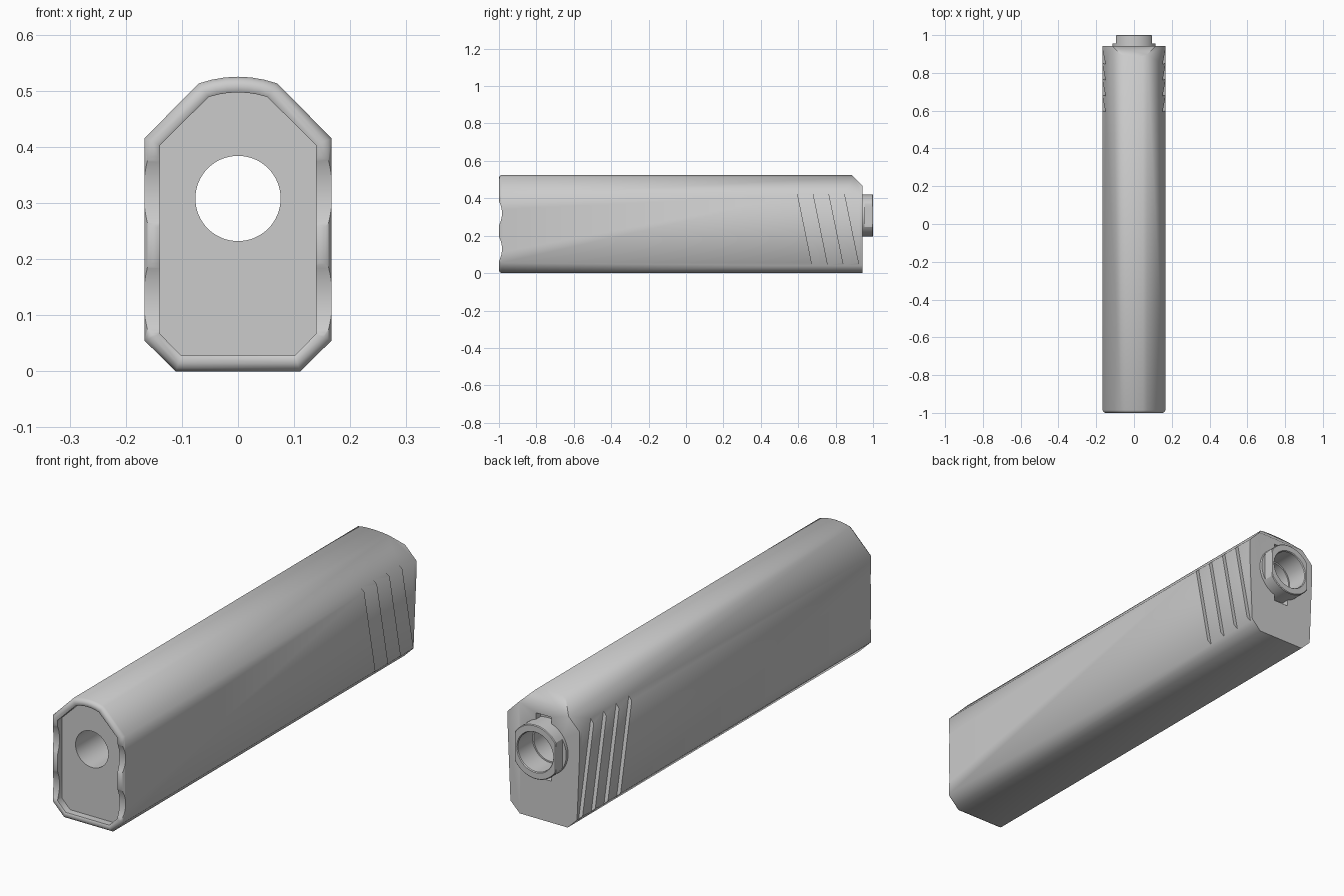
import bpy, bmesh, math

if "Cube" in bpy.data.objects:
    bpy.data.objects.remove(bpy.data.objects["Cube"])

BORE_Z = 0.308
BACK = 0.9425


def loft(name, rings, closed=False):
    """Skin equal-length rings of points; cap the ends unless closed."""
    bm = bmesh.new()
    loops = [[bm.verts.new(p) for p in ring] for ring in rings]
    pairs = list(zip(loops, loops[1:]))
    if closed:
        pairs.append((loops[-1], loops[0]))
    for a, b in pairs:
        n = len(a)
        for i in range(n):
            j = (i + 1) % n
            bm.faces.new((a[i], a[j], b[j], b[i]))
    if not closed:
        bm.faces.new(loops[0])
        bm.faces.new(loops[-1])
    bmesh.ops.recalc_face_normals(bm, faces=bm.faces)
    mesh = bpy.data.meshes.new(name)
    bm.to_mesh(mesh)
    bm.free()
    ob = bpy.data.objects.new(name, mesh)
    bpy.context.collection.objects.link(ob)
    return ob


def cut(target, cutter):
    cutter.hide_render = True
    bpy.context.view_layer.objects.active = target
    mod = target.modifiers.new("cut", 'BOOLEAN')
    mod.operation = 'DIFFERENCE'
    mod.solver = 'EXACT'
    mod.object = cutter
    bpy.ops.object.modifier_apply(modifier=mod.name)
    bpy.data.objects.remove(cutter, do_unlink=True)


def smooth(ob, degrees):
    bpy.ops.object.select_all(action='DESELECT')
    ob.select_set(True)
    bpy.context.view_layer.objects.active = ob
    bpy.ops.object.shade_smooth_by_angle(angle=math.radians(degrees))


def outline(y, d=0.0):
    """Body cross-section moved inward by d."""
    right = [(0.111 - 0.35 * d, d), (0.167 - d, 0.055 + 0.42 * d),
             (0.167 - d, 0.415 - 0.42 * d)]
    w, rise = 0.07 - 0.64 * d, 0.012 - 0.14 * d
    arc = [(w * t, 0.525 - d - rise * t * t) for t in (1, .67, .33, 0, -.33, -.67, -1)]
    left = [(-x, z) for x, z in reversed(right)]
    return [(x, y, z) for x, z in right + arc + left]


def circle_y(y, r, n=64, flat=9.0, z=BORE_Z):
    pts = []
    for i in range(n):
        a = 2 * math.pi * i / n
        pts.append((max(-flat, min(flat, r * math.cos(a))), y, z + r * math.sin(a)))
    return pts


# Long body with a rounded front rim and a recessed front face
body = loft("body", [outline(-0.968, 0.028), outline(-0.997, 0.028), outline(-1, 0.023),
                     outline(-1, 0.014), outline(-0.996, 0.006), outline(-0.986),
                     outline(BACK)])

# Two scallops across the front rim
for zc in (0.32, 0.13):
    rings = []
    for x in (-0.3, 0.3):
        rings.append([(x, -1.124 + 0.14 * math.cos(math.tau * i / 96),
                       zc + 0.14 * math.sin(math.tau * i / 96)) for i in range(96)])
    cut(body, loft("scallop_cutter", rings))

# Sloped top edge at the back
wedge = [(0.8725, 0.537), (0.96, 0.4495), (0.96, 0.56), (0.8725, 0.56)]
cut(body, loft("wedge_cutter", [[(x, y, z) for y, z in wedge] for x in (-0.3, 0.3)]))

# Slanted saw-tooth grip cuts on both sides
for side in (-1, 1):
    for k in range(4):
        rings = []
        for z in (-0.02, 0.49):
            y0 = 0.598 + 0.084 * k + (0.415 - z) * 0.205
            rings.append([(side * x, y0 + dy, z) for x, dy in
                          ((0.151, 0), (0.2, 0), (0.2, 0.082), (0.168, 0.082))])
        cut(body, loft("grip_cutter", rings))

# Bore, socket for the collar, and the two small slots above and below it
cut(body, loft("bore_cutter", [circle_y(-1.1, 0.076), circle_y(1.1, 0.076)]))
cut(body, loft("socket_cutter", [circle_y(0.9, 0.105), circle_y(1.1, 0.105)]))
for s in (-1, 1):
    z0, z1 = BORE_Z + s * 0.08, BORE_Z + s * 0.134
    rings = [[(-0.035, y, z0), (0.035, y, z0), (0.035, y, z1), (-0.035, y, z1)]
             for y in (0.915, 1.05)]
    cut(body, loft("slot_cutter", rings))
smooth(body, 50)

# Collar at the back with flats on its two sides
collar = loft("rear_collar", [circle_y(0.89, 0.082), circle_y(0.89, 0.113),
                              circle_y(0.955, 0.113), circle_y(0.955, 0.113, flat=0.095),
                              circle_y(0.997, 0.113, flat=0.095),
                              circle_y(1.0, 0.110, flat=0.093),
                              circle_y(1.0, 0.085), circle_y(0.996, 0.082)], closed=True)
bm = bmesh.new()
bm.from_mesh(collar.data)
bmesh.ops.remove_doubles(bm, verts=bm.verts, dist=1e-5)
bmesh.ops.recalc_face_normals(bm, faces=bm.faces)
bm.to_mesh(collar.data)
bm.free()
smooth(collar, 30)
